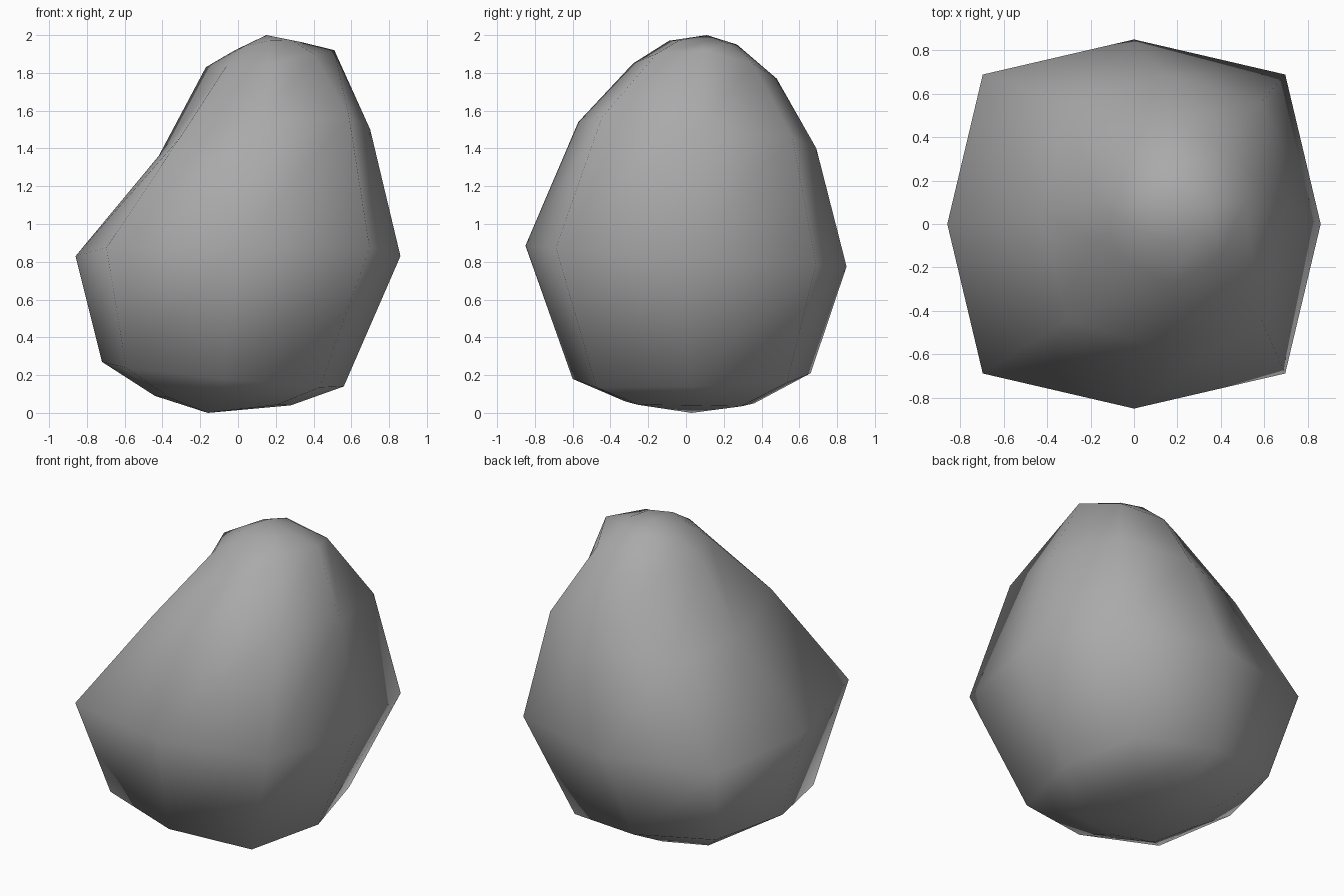
import bpy
import bmesh
from math import atan2

cube = bpy.data.objects.get("Cube")
if cube:
    bpy.data.objects.remove(cube, do_unlink=True)

# Plain stone colour
stone = bpy.data.materials.new("grey_stone")
stone.use_nodes = True
colour = (0.4, 0.4, 0.4, 1)
stone.diffuse_color = colour
stone.node_tree.nodes["Principled BSDF"].inputs["Base Color"].default_value = colour

# Tilted eight-sided rings from bottom to top:
# centre x, y, z, radius x, y, tilt along x, y, sag at front and back, corner reach
RINGS = [
    (-.08, .02, .065, .36, .34, -.025, -.005, .01, .8),
    (-.08, .03, .205, .64, .63, -.065, .015, .01, .8),
    (0, 0, .83, .86, .85, 0, -.055, 0, .81),
    (.14, .06, 1.43, .56, .63, .07, -.07, -.04, .8),
    (.17, .10, 1.875, .34, .38, .045, -.04, .065, .67),
    (.16, .09, 1.94, .18, .18, .022, -.01, -.02, .7),
]
BOTTOM = (-.16, .03, 0)
TOP = (.15, .11, 2)


def ring_points(cx, cy, cz, rx, ry, tx, ty, sag, c):
    unit = [(1, 0), (c, c), (0, 1), (-c, c), (-1, 0), (-c, -c), (0, -1), (c, -c)]
    return [(cx + rx * u, cy + ry * v, cz + tx * u + ty * v - sag * v * v) for u, v in unit]


# Boulder: rings joined by bands and closed with fans
bm = bmesh.new()
loops = [[bm.verts.new(p) for p in ring_points(*ring)] for ring in RINGS]
bottom, top = bm.verts.new(BOTTOM), bm.verts.new(TOP)
for i in range(8):
    j = (i + 1) % 8
    for low, high in zip(loops, loops[1:]):
        bm.faces.new((low[i], low[j], high[j], high[i]))
    bm.faces.new((bottom, loops[0][j], loops[0][i]))
    bm.faces.new((top, loops[-1][i], loops[-1][j]))
bmesh.ops.recalc_face_normals(bm, faces=bm.faces)
for face in bm.faces:
    face.smooth = True

mesh = bpy.data.meshes.new("boulder")
bm.to_mesh(mesh)
bm.free()
mesh.materials.append(stone)
bpy.context.collection.objects.link(bpy.data.objects.new("boulder", mesh))
